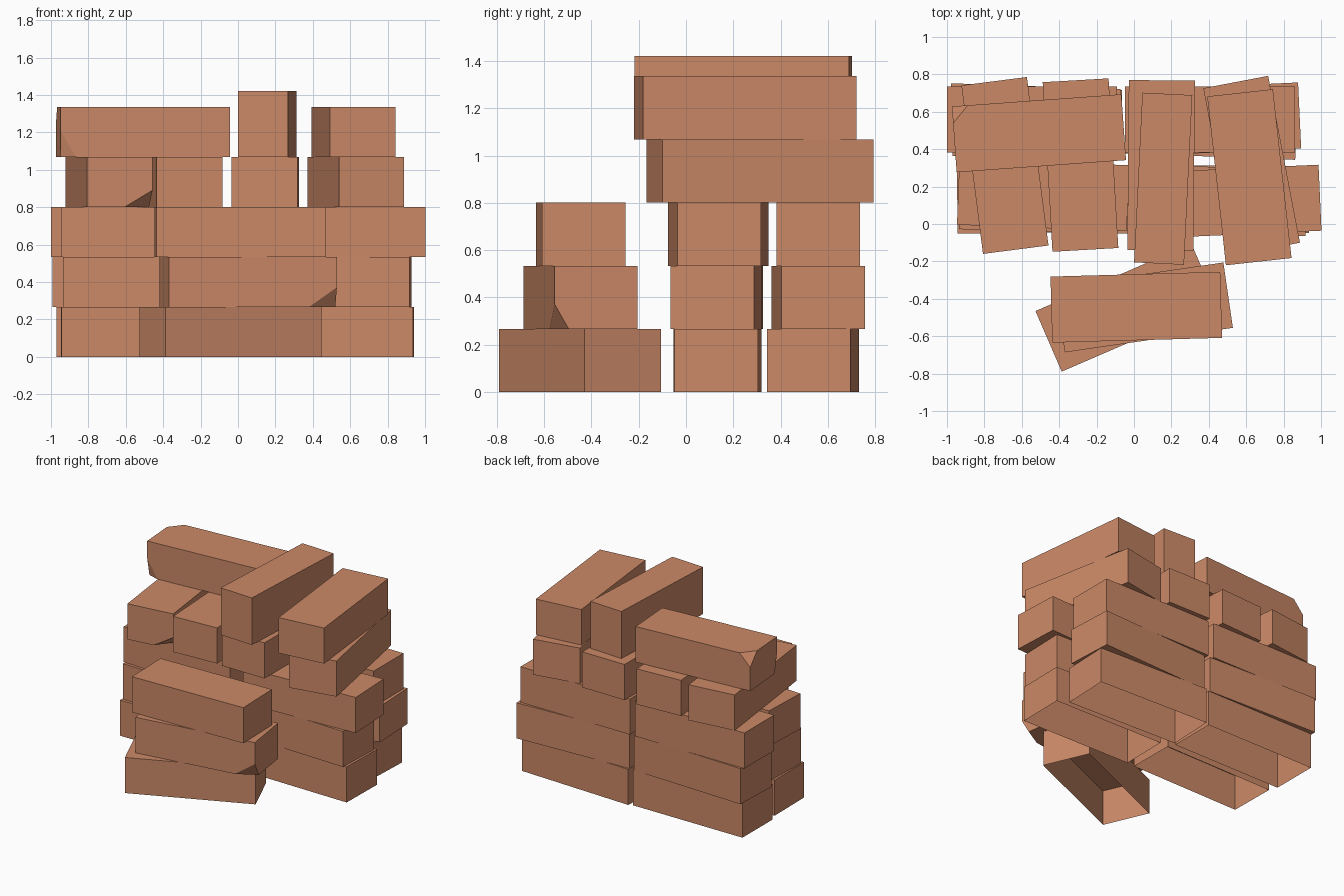
import bpy, bmesh
from math import radians
from mathutils import Vector, Matrix

if "Cube" in bpy.data.objects:
    bpy.data.objects.remove(bpy.data.objects["Cube"], do_unlink=True)

LENGTH, WIDTH, HEIGHT = 0.908, 0.353, 0.267

clay = bpy.data.materials.new("terracotta_clay")
clay.use_nodes = True
colour = (0.6, 0.25, 0.135, 1)
clay.diffuse_color = colour
clay.node_tree.nodes["Principled BSDF"].inputs["Base Color"].default_value = colour


def brick(name, layer, x, y, angle, chips=(), on_edge=False):
    """One block on a layer; each chip is (corner signs, cut distances)."""
    size = Vector((LENGTH, HEIGHT, WIDTH) if on_edge else (LENGTH, WIDTH, HEIGHT))
    bm = bmesh.new()
    bmesh.ops.create_cube(bm, size=1, matrix=Matrix.Diagonal(size).to_4x4())
    for signs, cut in chips:
        corner = Vector([s * d / 2 for s, d in zip(signs, size)])
        normal = Vector([s / c for s, c in zip(signs, cut)])
        on_plane = corner - Vector((signs[0] * cut[0], 0, 0))
        result = bmesh.ops.bisect_plane(
            bm, geom=bm.verts[:] + bm.edges[:] + bm.faces[:],
            plane_co=on_plane, plane_no=normal.normalized(), clear_outer=True)
        edges = [g for g in result["geom_cut"] if isinstance(g, bmesh.types.BMEdge)]
        bmesh.ops.edgeloop_fill(bm, edges=edges)
    bmesh.ops.recalc_face_normals(bm, faces=bm.faces[:])
    # Ground blocks are open underneath
    if layer == 0:
        underside = [f for f in bm.faces if f.normal.z < -0.9]
        bmesh.ops.delete(bm, geom=underside, context="FACES")
    mesh = bpy.data.meshes.new(name)
    bm.to_mesh(mesh)
    bm.free()
    mesh.materials.append(clay)
    obj = bpy.data.objects.new(name, mesh)
    obj.location = (x, y, layer * HEIGHT + size.z / 2)
    obj.rotation_euler.z = radians(angle)
    bpy.context.collection.objects.link(obj)


# Lower courses: rows of (x, y, angle), listed from the ground up
courses = {
    "front_brick": [(-0.04, -0.447, 23.4), (0.054, -0.446, 8.3), (0.012, -0.445, 1.6)],
    "middle_right_brick": [(-0.491, 0.13, 0.7), (-0.478, 0.137, -1.5), (-0.486, 0.155, -2.2)],
    "middle_left_brick": [(0.485, 0.135, -0.9), (0.468, 0.127, -1.9), (0.541, 0.12, 2.6)],
    "back_right_brick": [(-0.517, 0.54, 0), (-0.531, 0.56, -2), (-0.546, 0.559, 0)],
    "back_left_brick": [(0.415, 0.537, -2.2), (0.432, 0.559, 2.7), (0.406, 0.558, 0)],
}
broken = {("front_brick", 1): [((1, -1, -1), (0.15, 0.06, 0.105))]}
for name, row in courses.items():
    for layer, (x, y, angle) in enumerate(row):
        brick(f"{name}_{layer + 1}", layer, x, y, angle, broken.get((name, layer), ()))

# Fourth course, laid crosswise
brick("cross_brick_1", 3, -0.69, 0.313, 97.3, [((-1, -1, -1), (0.15, 0.15, 0.09))])
brick("cross_brick_2", 3, -0.286, 0.315, 93.3)
brick("cross_brick_3", 3, 0.145, 0.314, 89.5)
brick("cross_brick_4", 3, 0.629, 0.313, 100.8)

# Top course, with one chipped block and one standing on edge
brick("top_chipped_brick", 4, -0.508, 0.485, 4.1,
      [((-1, 1, 1), (0.085, 0.09, 0.09)), ((-1, -1, -1), (0.08, 0.03, 0.14))])
brick("top_edge_brick", 4, 0.156, 0.242, 87.2, on_edge=True)
brick("top_left_brick", 4, 0.617, 0.25, 96.3)
